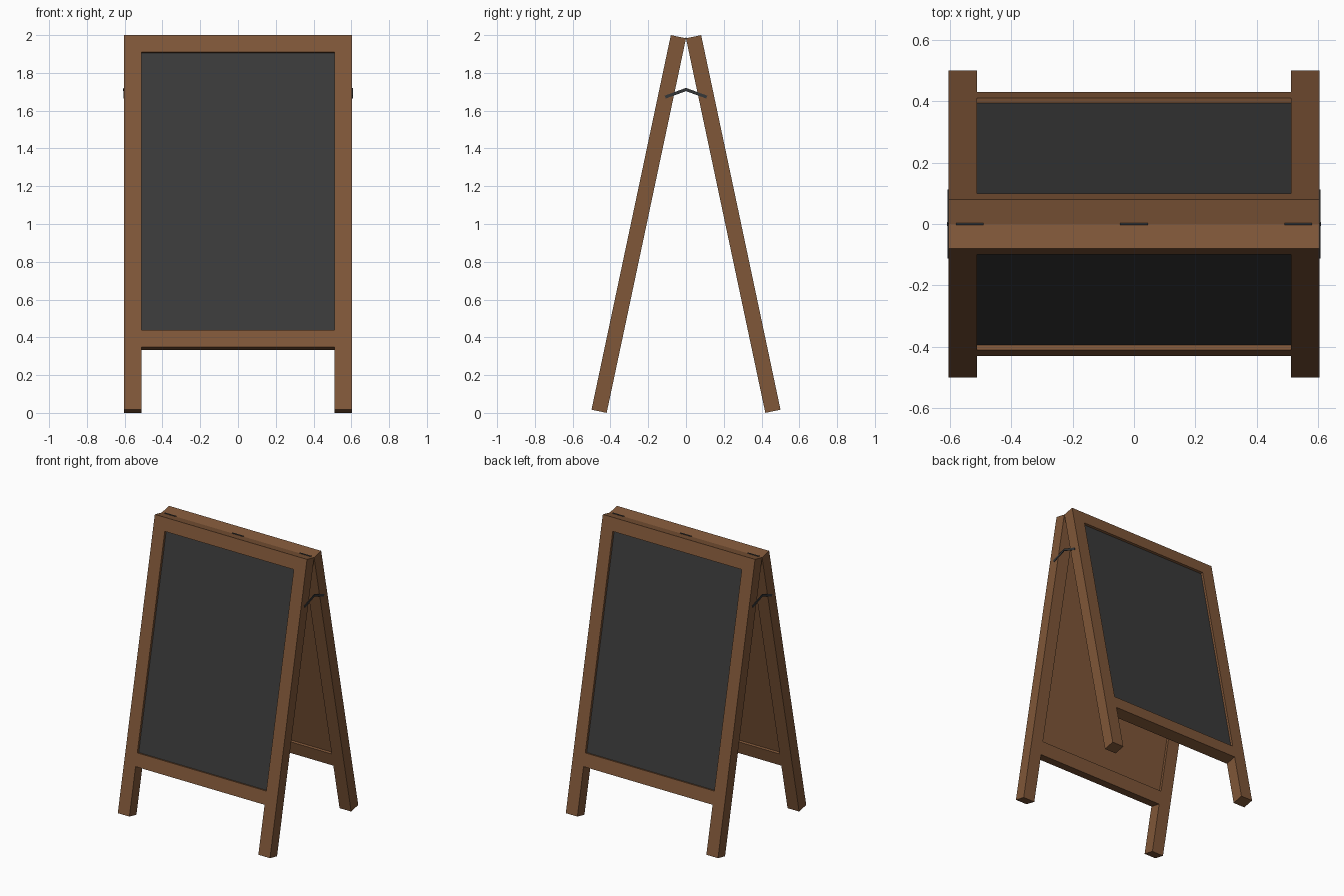
import bpy, bmesh, math
from mathutils import Matrix, Vector

if "Cube" in bpy.data.objects:
    bpy.data.objects.remove(bpy.data.objects["Cube"])

LEAN = math.radians(11.96)
C, S = math.cos(LEAN), math.sin(LEAN)
TOP = 1.983            # height of the hinge line
LENGTH = TOP / C       # length of each leg
DEPTH = 0.082          # frame thickness
W, IN = 0.604, 0.512   # outer and inner half widths


def material(name, rgb):
    m = bpy.data.materials.new(name)
    m.diffuse_color = (*rgb, 1)
    m.use_nodes = True
    m.node_tree.nodes["Principled BSDF"].inputs["Base Color"].default_value = m.diffuse_color
    return m


wood = material("brown wood", (0.215, 0.095, 0.040))
slate = material("chalkboard grey", (0.043, 0.043, 0.043))
metal = material("dark metal", (0.036, 0.038, 0.040))


def finish(name, bm, mat):
    bmesh.ops.recalc_face_normals(bm, faces=bm.faces)
    me = bpy.data.meshes.new(name)
    bm.to_mesh(me)
    bm.free()
    me.materials.append(mat)
    ob = bpy.data.objects.new(name, me)
    bpy.context.collection.objects.link(ob)
    return ob


def box(name, lo, hi, matrix, mat):
    bm = bmesh.new()
    bmesh.ops.create_cube(bm, size=1)
    lo, hi = Vector(lo), Vector(hi)
    for v in bm.verts:
        p = Vector([a + (b - a) * (c + 0.5) for a, b, c in zip(lo, hi, v.co)])
        v.co = matrix @ p
    return finish(name, bm, mat)


def rod(name, r, length, centre, mat):
    bm = bmesh.new()
    bmesh.ops.create_cone(bm, cap_ends=True, segments=12, radius1=r, radius2=r, depth=length,
                          matrix=Matrix.Translation(centre) @ Matrix.Rotation(math.pi / 2, 4, 'Y'))
    return finish(name, bm, mat)


# two leaning panels; local axes are x, distance down from hinge, outward depth
for side, sg in (("front", -1), ("back", 1)):
    M = Matrix(((1, 0, 0, 0), (0, sg * S, sg * C, 0), (0, -C, S, TOP), (0, 0, 0, 1)))
    for n, sx in (("left", -1), ("right", 1)):
        a, b = sorted((sx * IN, sx * W))
        box(f"{side}_{n}_leg", (a, 0, 0), (b, LENGTH, DEPTH), M, wood)
    box(f"{side}_top_rail", (-IN, 0, 0), (IN, 0.092, DEPTH), M, wood)
    box(f"{side}_bottom_rail", (-IN, 1.595, 0), (IN, 1.688, DEPTH), M, wood)
    box(f"{side}_backing", (-IN, 0.092, 0.018), (IN, 1.595, 0.045), M, wood)
    box(f"{side}_chalkboard", (-IN, 0.092, 0.045), (IN, 1.595, 0.065), M, slate)

# hinge pins along the top seam
for i, x in enumerate((-0.535, 0, 0.535)):
    rod(f"hinge_{i}", 0.004, 0.09, (x, 0, TOP + 0.002), metal)

# folding braces on both outer sides
for n, sx in (("left", -1), ("right", 1)):
    for side, sg in (("front", -1), ("back", 1)):
        d = Vector((0, sg * 0.11, -0.04))
        ang = math.atan2(d.z, d.y)
        M = Matrix.Translation((sx * 0.6055, 0, 1.712)) @ Matrix.Rotation(ang, 4, 'X')
        box(f"{n}_{side}_brace", (-0.002, -0.002, -0.008), (0.002, d.length, 0.008), M, metal)
    rod(f"{n}_brace_pivot", 0.007, 0.007, (sx * 0.6055, 0, 1.711), metal)
